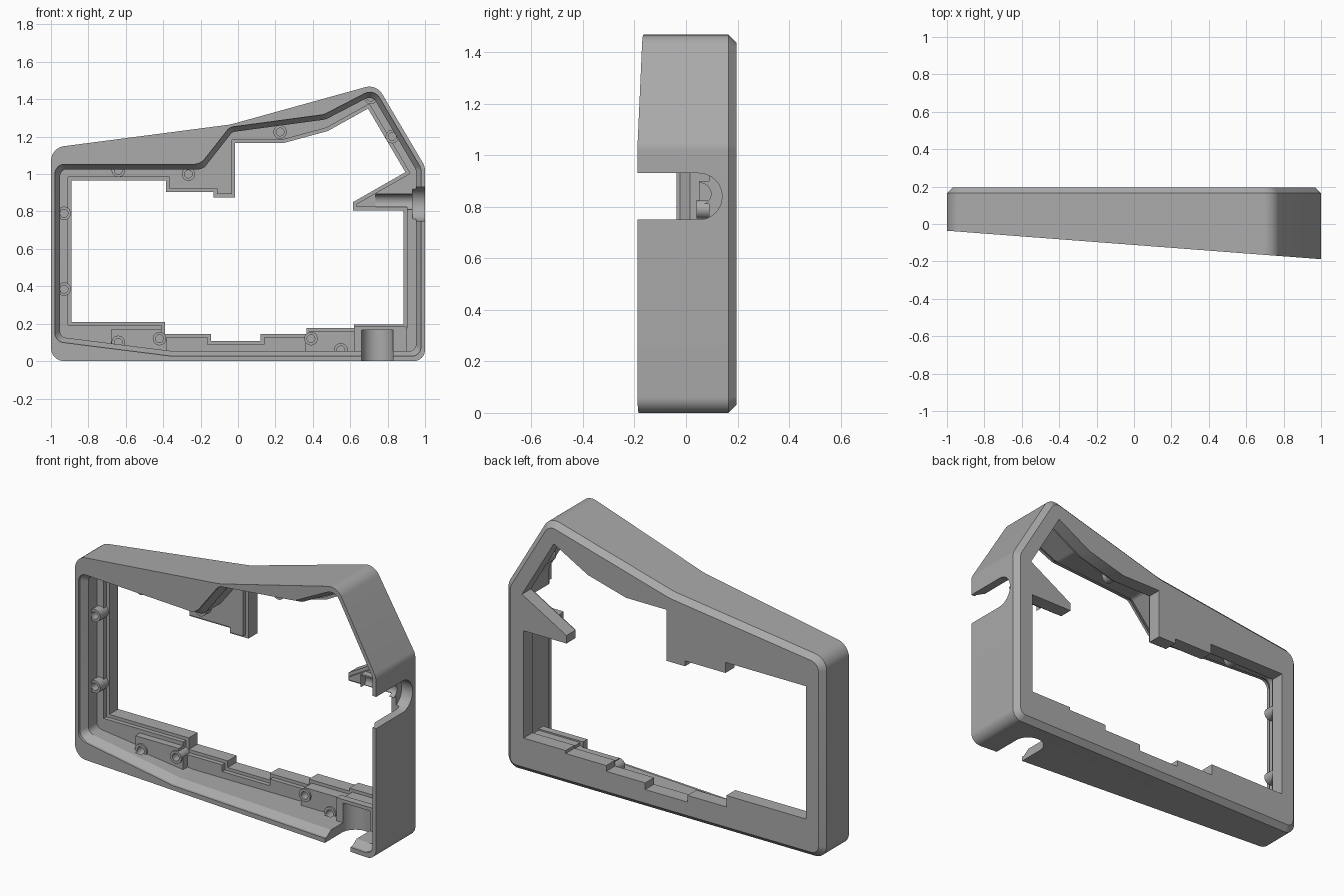
import bpy, bmesh, math
from mathutils import Vector

cube = bpy.data.objects.get("Cube")
if cube:
    bpy.data.objects.remove(cube, do_unlink=True)

BACK = 0.195
FLOOR = 0.09

grey = bpy.data.materials.new("matte grey")
grey.use_nodes = True
grey.diffuse_color = (0.4, 0.4, 0.4, 1)
grey.node_tree.nodes["Principled BSDF"].inputs["Base Color"].default_value = (0.4, 0.4, 0.4, 1)


def front(x):
    """Depth of the slanted front plane."""
    return -0.112 - 0.076 * x


def inset(pts, d):
    """Move every edge of a counter-clockwise outline inward by d."""
    out = []
    for i, p in enumerate(pts):
        p = Vector(p)
        a = (p - Vector(pts[i - 1])).normalized()
        b = (Vector(pts[(i + 1) % len(pts)]) - p).normalized()
        na, nb = Vector((-a.y, a.x)), Vector((-b.y, b.x))
        out.append(p + (na + nb) * (d / (1 + na.dot(nb))))
    return out


def rounded(pts, radii, steps=8):
    """Replace outline corners with arcs."""
    out = []
    for i, (p, r) in enumerate(zip(pts, radii)):
        p = Vector(p)
        u = (Vector(pts[i - 1]) - p).normalized()
        v = (Vector(pts[(i + 1) % len(pts)]) - p).normalized()
        half = u.angle(v) / 2
        if r <= 0:
            out.append(p)
            continue
        c = p + (u + v).normalized() * (r / math.sin(half))
        s, e = p + u * (r / math.tan(half)) - c, p + v * (r / math.tan(half)) - c
        out += [c + s.lerp(e, k / steps).normalized() * r for k in range(steps + 1)]
    return out


def loft(name, rings):
    """Skin (outline, depth) rings; depth is a number or a function of x."""
    bm = bmesh.new()
    loops = []
    for outline, y in rings:
        loops.append([bm.verts.new((p[0], y(p[0]) if callable(y) else y, p[1])) for p in outline])
    bm.faces.new(loops[0])
    bm.faces.new(loops[-1])
    n = len(loops[0])
    for a, b in zip(loops, loops[1:]):
        for i in range(n):
            bm.faces.new((a[i], a[(i + 1) % n], b[(i + 1) % n], b[i]))
    bmesh.ops.recalc_face_normals(bm, faces=bm.faces)
    mesh = bpy.data.meshes.new(name)
    bm.to_mesh(mesh)
    bm.free()
    mesh.materials.append(grey)
    obj = bpy.data.objects.new(name, mesh)
    bpy.context.collection.objects.link(obj)
    return obj


def box(name, x0, x1, y0, y1, z0, z1):
    return loft(name, [([(x0, z0), (x1, z0), (x1, z1), (x0, z1)], y) for y in (y0, y1)])


def cylinder(name, radius, length, centre, axis, sides=32):
    bpy.ops.mesh.primitive_cylinder_add(vertices=sides, radius=radius, depth=length, location=centre)
    obj = bpy.context.object
    obj.name = name
    if axis == "x":
        obj.rotation_euler.y = math.pi / 2
    elif axis == "y":
        obj.rotation_euler.x = math.pi / 2
    obj.data.materials.append(grey)
    return obj


def combine(target, tool, operation):
    """Apply a boolean and discard the tool."""
    tool.hide_render = True
    mod = target.modifiers.new("boolean", "BOOLEAN")
    mod.operation, mod.solver, mod.object = operation, "EXACT", tool
    bpy.context.view_layer.update()
    graph = bpy.context.evaluated_depsgraph_get()
    mesh = bpy.data.meshes.new_from_object(target.evaluated_get(graph))
    target.modifiers.clear()
    target.data = mesh
    bpy.data.objects.remove(tool, do_unlink=True)


# Outer shell with a slanted front and a chamfered back
outer = [(-1, 0), (1, 0), (1, 1.04), (0.74, 1.481), (-0.04, 1.265), (-1, 1.14)]
radii = [0.07, 0.06, 0.08, 0.08, 0.3, 0.08]
shape = rounded(outer, radii)
small = rounded(inset(outer, 0.03), [r - 0.025 for r in radii])
frame = loft("housing_frame", [(shape, front), (shape, BACK - 0.03), (small, BACK)])

# Front cavity with a bevelled rim
rim = [(-0.978, 0.105), (-0.35, 0.026), (0.978, 0.026), (0.978, 1.032), (0.728, 1.457),
       (0.46, 1.318), (-0.045, 1.25), (-0.2, 1.052), (-0.978, 1.052)]
rim_r = [0.05, 0.1, 0.05, 0.06, 0.06, 0.08, 0.05, 0.08, 0.05]
wide = rounded(rim, rim_r)
deep = rounded(inset(rim, 0.027), [r * 0.7 for r in rim_r])
combine(frame, loft("cavity", [
    (wide, lambda x: front(x) - 0.02), (wide, lambda x: front(x) + 0.015),
    (deep, lambda x: front(x) + 0.055), (deep, FLOOR)]), "DIFFERENCE")

# Raised blocks on the lower ledge and the cable support
for name, dims in {
    "lower_left_block": (-0.68, -0.38, 0.05, 0.15, 0.04, 0.17),
    "lower_right_block": (0.36, 0.64, 0.05, 0.15, 0.02, 0.17),
    "cable_exit_block": (0.62, 0.9, 0.0, 0.15, 0.02, 0.185),
    "cable_support": (0.735, 0.985, 0.05, 0.15, 0.81, 0.9),
}.items():
    combine(frame, box(name, *dims), "UNION")

# Stepped window through the back plate
window = [(-0.89, 0.21), (-0.39, 0.21), (-0.39, 0.145), (-0.145, 0.145), (-0.145, 0.107),
          (0.12, 0.107), (0.12, 0.145), (0.365, 0.145), (0.365, 0.178), (0.62, 0.178),
          (0.62, 0.195), (0.885, 0.195), (0.885, 0.805), (0.615, 0.805), (0.615, 0.85),
          (0.895, 1.01), (0.695, 1.35), (0.48, 1.23), (0.24, 1.165), (-0.015, 1.165),
          (-0.015, 0.875), (-0.13, 0.875), (-0.13, 0.905), (-0.385, 0.905),
          (-0.385, 0.965), (-0.89, 0.965)]
combine(frame, loft("window", [(window, -0.3), (window, 0.3)]), "DIFFERENCE")
ledge = inset(window, -0.018)
combine(frame, loft("window_ledge", [(ledge, 0.04), (ledge, 0.115)]), "DIFFERENCE")

# Screw bosses with pilot holes
screws = [(-0.64, 1.02), (-0.265, 1.0), (0.225, 1.225), (0.71, 1.41), (0.825, 1.2), (-0.93, 0.79),
          (-0.93, 0.385), (-0.64, 0.1), (-0.42, 0.12), (0.39, 0.12), (0.55, 0.06)]
for x, z in screws:
    combine(frame, cylinder("screw_boss", 0.036, 0.08, (x, 0.08, z), "y", 20), "UNION")
for x, z in screws:
    combine(frame, cylinder("screw_hole", 0.021, 0.12, (x, 0.08, z), "y", 20), "DIFFERENCE")

# Rounded side slot and its cable channel
combine(frame, box("side_slot", 0.932, 1.1, -0.4, 0.05, 0.75, 0.93), "DIFFERENCE")
combine(frame, cylinder("side_slot_end", 0.09, 0.168, (1.016, 0.05, 0.84), "x"), "DIFFERENCE")
combine(frame, cylinder("cable_channel", 0.042, 0.3, (0.885, 0.055, 0.85), "x"), "DIFFERENCE")

# Rounded notch through the bottom wall
combine(frame, box("bottom_notch", 0.66, 0.83, -0.4, -0.01, -0.1, 0.165), "DIFFERENCE")
combine(frame, cylinder("bottom_notch_end", 0.085, 0.265, (0.745, -0.01, 0.0325), "z"), "DIFFERENCE")

# Smooth the rounded corners while keeping hard edges
bpy.ops.object.select_all(action="DESELECT")
frame.select_set(True)
bpy.context.view_layer.objects.active = frame
bpy.ops.object.shade_smooth_by_angle(angle=math.radians(25))
